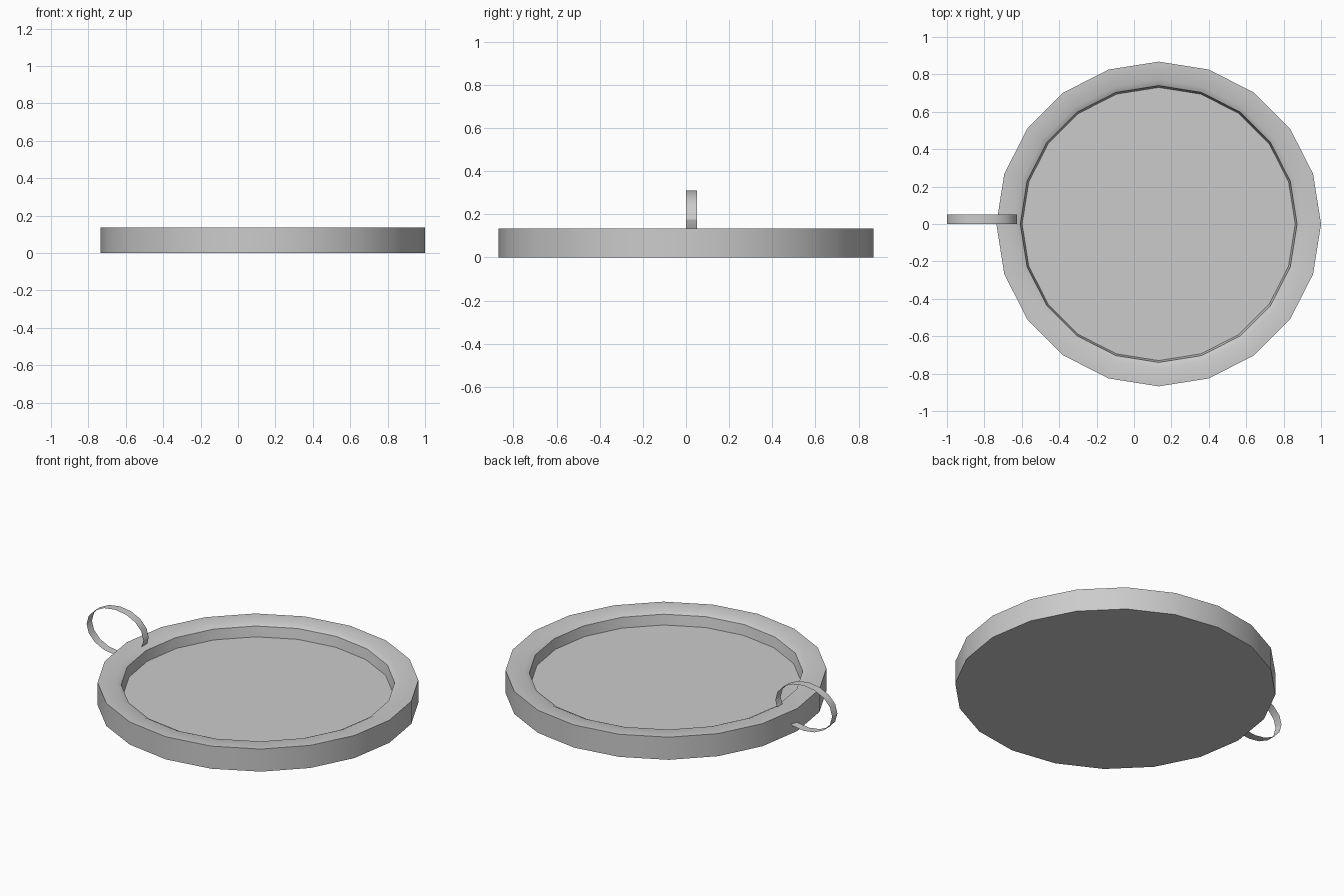
import bpy
import math

if "Cube" in bpy.data.objects:
    bpy.data.objects.remove(bpy.data.objects["Cube"])


def add_object(name, verts, faces):
    mesh = bpy.data.meshes.new(name)
    mesh.from_pydata(verts, [], faces)
    mesh.update()
    obj = bpy.data.objects.new(name, mesh)
    bpy.context.collection.objects.link(obj)
    bpy.ops.object.select_all(action='DESELECT')
    obj.select_set(True)
    bpy.context.view_layer.objects.active = obj
    bpy.ops.object.shade_smooth_by_angle(angle=math.radians(30))
    return obj


def loft(name, rings, cap):
    """Join equal-sized closed rings of points; optionally cap both ends."""
    n = len(rings[0])
    verts = [p for ring in rings for p in ring]
    faces = []
    for r in range(len(rings) - 1):
        for i in range(n):
            j = (i + 1) % n
            faces.append((r * n + i, r * n + j, (r + 1) * n + j, (r + 1) * n + i))
    if cap:
        faces.append(tuple(reversed(range(n))))
        faces.append(tuple(range((len(rings) - 1) * n, len(rings) * n)))
    return add_object(name, verts, faces)


def angles(n):
    return [2 * math.pi * i / n for i in range(n)]


# Round dish: (radius, z) from the underside, over the rim, to the recessed floor
profile = [(0.868, 0), (0.868, 0.135), (0.77, 0.135), (0.74, 0.12), (0.73, 0.06)]
loft("dish", [[(0.132 + r * math.cos(a), r * math.sin(a), z) for a in angles(20)]
              for r, z in profile], cap=True)

# Hanging loop: a thin oval band passing through the rim
loft("hanging_loop", [[(-0.8125 + 0.1875 * math.cos(a), y, 0.175 + 0.135 * math.sin(a))
                       for a in angles(16)] for y in (0.0, 0.05)], cap=False)
